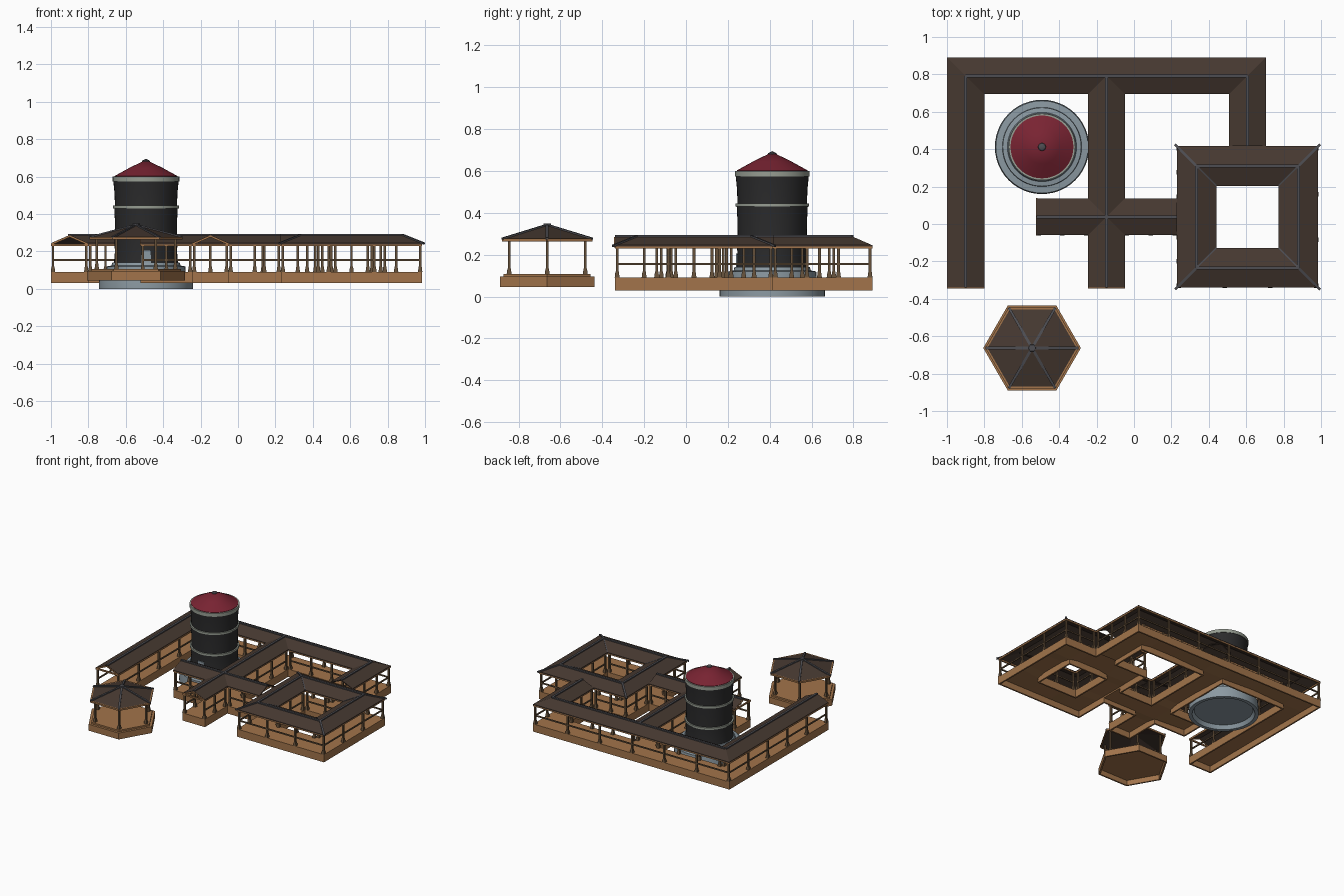
import bpy, bmesh, math
from mathutils import Vector

if "Cube" in bpy.data.objects:
    bpy.data.objects.remove(bpy.data.objects["Cube"], do_unlink=True)


def material(name, r, g, b):
    m = bpy.data.materials.new(name)
    m.use_nodes = True
    m.diffuse_color = (r, g, b, 1)
    m.node_tree.nodes["Principled BSDF"].inputs["Base Color"].default_value = (r, g, b, 1)
    return m


ROOF = material("dark brown shingle", 0.061, 0.04, 0.03)
WOOD = material("light wood", 0.36, 0.175, 0.07)
POST = material("dark wood", 0.13, 0.08, 0.042)
RIDGE = material("slate ridge", 0.075, 0.075, 0.085)
STONE = material("blue grey stone", 0.26, 0.32, 0.36)
BLACK = material("charcoal cladding", 0.024, 0.024, 0.025)
BAND = material("pale band", 0.31, 0.34, 0.29)
RED = material("crimson roof", 0.19, 0.017, 0.032)

DECK_LOW, DECK_TOP, EAVE, RIDGE_Z = 0.03, 0.09, 0.245, 0.288


def finish(bm, name, mat, smooth=False, fix=True):
    if fix:
        bmesh.ops.recalc_face_normals(bm, faces=bm.faces)
    me = bpy.data.meshes.new(name)
    bm.to_mesh(me)
    bm.free()
    me.materials.append(mat)
    ob = bpy.data.objects.new(name, me)
    bpy.context.collection.objects.link(ob)
    if smooth:
        bpy.ops.object.select_all(action='DESELECT')
        ob.select_set(True)
        bpy.context.view_layer.objects.active = ob
        bpy.ops.object.shade_smooth_by_angle(angle=math.radians(30))
    return ob


def skin(bm, rings, closed):
    """Bridge a list of vertex rings, capping the ends when open."""
    rings = [[bm.verts.new(p) for p in ring] for ring in rings]
    n = len(rings[0])
    pairs = list(zip(rings, rings[1:])) + ([(rings[-1], rings[0])] if closed else [])
    for a, b in pairs:
        for i in range(n):
            j = (i + 1) % n
            bm.faces.new((a[i], a[j], b[j], b[i]))
    if not closed:
        bm.faces.new(rings[0])
        bm.faces.new(rings[-1])


def bar(bm, a, b, w, h, taper=1.0):
    """Square bar between two points, w wide and h deep."""
    a, b = Vector(a), Vector(b)
    d = (b - a).normalized()
    side = d.cross(Vector((0, 0, 1)))
    side = side.normalized() if side.length > 0.01 else Vector((1, 0, 0))
    up = side.cross(d)
    corners = [side * (s * w / 2) + up * (t * h / 2) for s, t in ((-1, -1), (1, -1), (1, 1), (-1, 1))]
    skin(bm, [[a + c for c in corners], [b + c * taper for c in corners]], False)


def post(bm, x, y, low, high):
    bar(bm, (x, y, low), (x, y, high), 0.013, 0.013)
    bar(bm, (x, y, low), (x, y, low + 0.03), 0.024, 0.024, 0.65)


def gable_sweep(name, path, half, closed=False):
    """Two-sided roof swept along a ridge path with mitred corners."""
    pts = [Vector(p) for p in path]
    n = len(pts)
    profile = [(-half, EAVE), (0, RIDGE_Z), (half, EAVE),
               (half, EAVE - 0.007), (0, RIDGE_Z - 0.007), (-half, EAVE - 0.007)]
    rings = []
    for i, p in enumerate(pts):
        dirs = []
        if closed or i > 0:
            dirs.append((p - pts[i - 1]).normalized())
        if closed or i < n - 1:
            dirs.append((pts[(i + 1) % n] - p).normalized())
        normals = [Vector((-d.y, d.x)) for d in dirs]
        m = (normals[0] + normals[-1]) / (1 + normals[0].dot(normals[-1]))
        rings.append([(p.x + m.x * o, p.y + m.y * o, z) for o, z in profile])
    bm = bmesh.new()
    skin(bm, rings, closed)
    finish(bm, name, ROOF)


def deck(name, bm, low):
    """Floor with a skirt hanging from its rim; returns rim edges and their inward sides."""
    rim = []
    for f in list(bm.faces):
        for loop in list(f.loops):
            if loop.edge.is_boundary:
                rim.append((loop.vert, loop.link_loop_next.vert))
    under = {}
    for v in {v for e in rim for v in e}:
        under[v] = bm.verts.new((v.co.x, v.co.y, low))
    edges = [(a.co.copy(), b.co.copy()) for a, b in rim]
    for a, b in rim:
        bm.faces.new((b, a, under[a], under[b]))
    ob = finish(bm, name, WOOD, fix=False)
    mod = ob.modifiers.new("thickness", 'SOLIDIFY')
    mod.thickness, mod.offset, mod.use_even_offset = 0.012, -1, True
    return edges


def lathe(name, profile, mat, at, segs=48):
    bm = bmesh.new()
    vs = [bm.verts.new((r, 0, z)) for r, z in profile]
    es = [bm.edges.new(e) for e in zip(vs, vs[1:])]
    bmesh.ops.spin(bm, geom=vs + es, cent=(0, 0, 0), axis=(0, 0, 1), angle=math.tau, steps=segs)
    bmesh.ops.remove_doubles(bm, verts=bm.verts, dist=0.0002)
    bmesh.ops.translate(bm, verts=bm.verts, vec=(at[0], at[1], 0))
    finish(bm, name, mat, True)


# Walkway plan: covered corridors and a square cloister
cx, cy, out, mid, inn = 0.607, 0.038, 0.378, 0.272, 0.167
rects = [(-1, -0.8, -0.34, 0.89), (-1, 0.705, 0.695, 0.89), (-0.245, -0.05, -0.34, 0.89),
         (0.51, 0.705, 0.4, 0.89), (-0.52, 0.24, -0.06, 0.135),
         (cx - out, cx - inn, cy - out, cy + out), (cx + inn, cx + out, cy - out, cy + out),
         (cx - out, cx + out, cy - out, cy - inn), (cx - out, cx + out, cy + inn, cy + out)]
xs = sorted({round(v, 3) for r in rects for v in r[:2]})
ys = sorted({round(v, 3) for r in rects for v in r[2:]})
bm = bmesh.new()
grid = {}
for x0, x1 in zip(xs, xs[1:]):
    for y0, y1 in zip(ys, ys[1:]):
        mx, my = (x0 + x1) / 2, (y0 + y1) / 2
        if any(r[0] < mx < r[1] and r[2] < my < r[3] for r in rects):
            cell = [(x0, y0), (x1, y0), (x1, y1), (x0, y1)]
            for c in cell:
                if c not in grid:
                    grid[c] = bm.verts.new((*c, DECK_TOP))
            bm.faces.new([grid[c] for c in cell])
edges = deck("walkway_deck", bm, DECK_LOW)

# Join collinear rim edges into straight runs
runs = {(tuple(round(c, 3) for c in a.xy), tuple(round(c, 3) for c in b.xy)) for a, b in edges}
joined = True
while joined:
    joined = False
    for a, b in list(runs):
        d = (Vector(b) - Vector(a)).normalized()
        for c, e in list(runs):
            if c == b and (Vector(e) - Vector(c)).normalized().dot(d) > 0.99:
                runs -= {(a, b), (c, e)}
                runs.add((a, e))
                joined = True
                break
        if joined:
            break

# Posts, rails and eave beams along every run
posts, rails, beams = bmesh.new(), bmesh.new(), bmesh.new()
placed = set()
for a, b in sorted(runs):
    a, b = Vector(a), Vector(b)
    length = (b - a).length
    d = (b - a) / length
    side = Vector((-d.y, d.x)) * 0.011
    p, q = a + side + d * 0.011, b + side - d * 0.011
    bays = 1 if length < 0.22 else int(length / 0.31 + 1.5)
    for i in range(bays + 1):
        s = p.lerp(q, i / bays)
        key = (round(s.x, 2), round(s.y, 2))
        if key not in placed:
            placed.add(key)
            post(posts, s.x, s.y, DECK_TOP, EAVE)
    if length > 0.22:
        bar(rails, (*p, 0.155), (*q, 0.155), 0.008, 0.01)
    bar(beams, (*(a + side / 2), EAVE - 0.01), (*(b + side / 2), EAVE - 0.01), 0.01, 0.011)

# Corridor roofs
outer_path = [(-0.9, -0.34), (-0.9, 0.792), (cx, 0.792), (cx, cy + out)]
middle_path = [(-0.147, -0.34), (-0.147, 0.792)]
cross_path = [(-0.52, cy), (cx - out, cy)]
gable_sweep("outer_corridor_roof", outer_path, 0.098)
gable_sweep("middle_corridor_roof", middle_path, 0.098)
gable_sweep("cross_corridor_roof", cross_path, 0.098)
square = [(1, 1), (-1, 1), (-1, -1), (1, -1)]
ring_path = [(cx + sx * mid, cy + sy * mid) for sx, sy in square]
gable_sweep("cloister_roof", ring_path, out - mid, True)

# Ridge and hip caps
caps = bmesh.new()
for path in (outer_path, middle_path, cross_path, ring_path + ring_path[:1]):
    for a, b in zip(path, path[1:]):
        bar(caps, (*a, RIDGE_Z), (*b, RIDGE_Z), 0.016, 0.01)
for sx, sy in square:
    ridge = (cx + sx * mid, cy + sy * mid, RIDGE_Z)
    bar(caps, ridge, (cx + sx * 0.387, cy + sy * 0.387, EAVE - 0.003), 0.014, 0.01)
    bar(caps, ridge, (cx + sx * inn, cy + sy * inn, EAVE), 0.007, 0.006)

# Bargeboards on the open gables
for end, across in (((-0.9, -0.34), (1, 0)), ((-0.147, -0.34), (1, 0)), ((-0.52, cy), (0, 1))):
    for s in (-0.098, 0.098):
        bar(beams, (end[0] + across[0] * s, end[1] + across[1] * s, EAVE - 0.007),
            (*end, RIDGE_Z - 0.007), 0.008, 0.009)
finish(posts, "walkway_posts", POST)
finish(rails, "walkway_rails", POST)
finish(beams, "walkway_eave_beams", WOOD)
finish(caps, "walkway_ridge_caps", RIDGE)


# Six-sided pavilion
gx, gy = -0.545, -0.663


def hexagon(r, z):
    return [(gx + r * math.cos(k * math.pi / 3), gy + r * math.sin(k * math.pi / 3), z) for k in range(6)]


bm = bmesh.new()
bm.faces.new([bm.verts.new(p) for p in hexagon(0.261, 0.095)])
deck("pavilion_deck", bm, 0.045)
bm = bmesh.new()
skin(bm, [hexagon(0.24, 0.09), hexagon(0.24, 0.107)], False)
finish(bm, "pavilion_step", WOOD)
bm = bmesh.new()
skin(bm, [hexagon(0.246, 0.274), hexagon(0.012, 0.338), hexagon(0.012, 0.33), hexagon(0.24, 0.268)], True)
finish(bm, "pavilion_roof", ROOF)
posts, beams, caps = bmesh.new(), bmesh.new(), bmesh.new()
rim, feet = hexagon(0.244, 0.27), hexagon(0.21, 0.107)
for k in range(6):
    post(posts, feet[k][0], feet[k][1], 0.105, 0.275)
    bar(beams, rim[k], rim[(k + 1) % 6], 0.01, 0.013)
    bar(caps, hexagon(0.248, 0.276)[k], (gx, gy, 0.342), 0.014, 0.01)
skin(caps, [hexagon(0.022, 0.33), hexagon(0.02, 0.35)], False)
finish(posts, "pavilion_posts", POST)
finish(beams, "pavilion_eave_beams", WOOD)
finish(caps, "pavilion_hip_caps", RIDGE)

# Round tower
at = (-0.492, 0.412)
lathe("tower_base", [(0, 0.03), (0.21, 0.03), (0.225, 0), (0.252, 0), (0.252, 0.03), (0.247, 0.085),
                     (0.212, 0.088), (0.21, 0.12), (0.185, 0.124), (0.18, 0.14), (0, 0.14)], STONE, at)
lathe("tower_body", [(0, 0.13), (0.172, 0.13), (0.166, 0.2), (0.17, 0.27), (0.165, 0.275), (0.166, 0.36),
                     (0.17, 0.435), (0.166, 0.44), (0.168, 0.51), (0.175, 0.58), (0, 0.58)], BLACK, at)
for name, z, h, r in (("lower_band", 0.27, 0.015, 0.176), ("middle_band", 0.437, 0.015, 0.176),
                      ("top_band", 0.587, 0.026, 0.178)):
    lathe("tower_" + name, [(0, z - h / 2), (r, z - h / 2), (r, z + h / 2), (0, z + h / 2)], BAND, at)
lathe("tower_roof", [(0, 0.595), (0.168, 0.598), (0.168, 0.603), (0.09, 0.646), (0, 0.69)], RED, at)
lathe("tower_finial", [(0, 0.672), (0.024, 0.674), (0.02, 0.685), (0, 0.695)], RIDGE, at, 8)
bm = bmesh.new()
bar(bm, (at[0], at[1] - 0.169, 0.135), (at[0], at[1] - 0.169, 0.205), 0.055, 0.008)
finish(bm, "tower_door", STONE)
